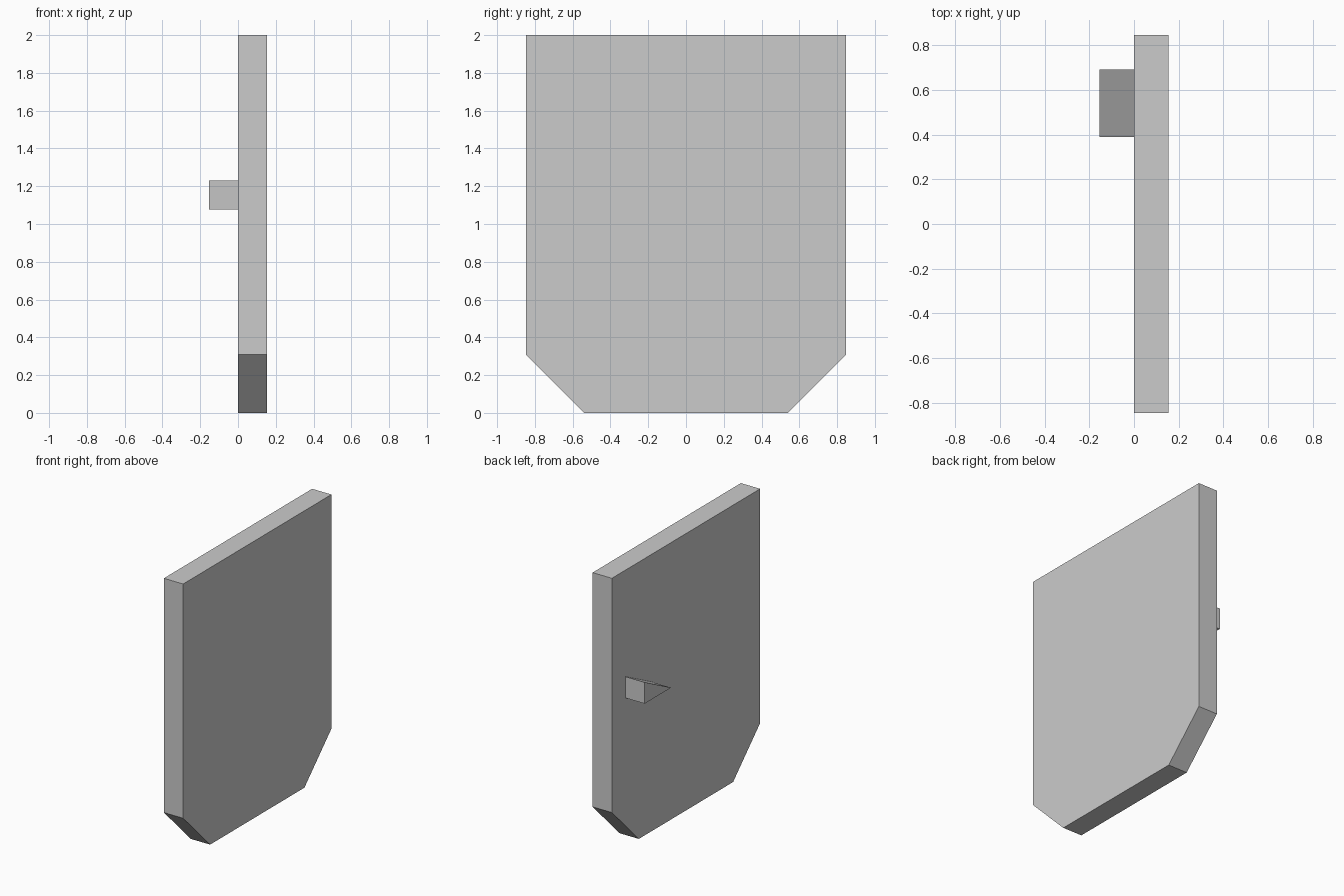
import bpy
import bmesh

cube = bpy.data.objects.get("Cube")
if cube:
    bpy.data.objects.remove(cube, do_unlink=True)

# Single light grey finish
grey = bpy.data.materials.new("light_grey")
grey.use_nodes = True
colour = (0.6, 0.6, 0.6, 1.0)
grey.diffuse_color = colour
grey.node_tree.nodes["Principled BSDF"].inputs["Base Color"].default_value = colour


def extrude_profile(name, profile, x_start, x_end):
    """Extrude a closed (y, z) outline along x into a solid."""
    bm = bmesh.new()
    face = bm.faces.new([bm.verts.new((x_start, y, z)) for y, z in profile])
    result = bmesh.ops.extrude_face_region(bm, geom=[face])
    moved = [g for g in result["geom"] if isinstance(g, bmesh.types.BMVert)]
    bmesh.ops.translate(bm, verts=moved, vec=(x_end - x_start, 0, 0))
    bmesh.ops.recalc_face_normals(bm, faces=bm.faces)
    mesh = bpy.data.meshes.new(name)
    bm.to_mesh(mesh)
    bm.free()
    mesh.materials.append(grey)
    obj = bpy.data.objects.new(name, mesh)
    bpy.context.collection.objects.link(obj)
    return obj


thickness = 0.154
half_width = 0.846
corner = 0.308

# Upright panel with its two lower corners cut off
half = [(half_width - corner, 0), (half_width, corner), (half_width, 2)]
outline = half + [(-y, z) for y, z in reversed(half)]
extrude_profile("panel", outline, 0, thickness)

# Wedge-shaped handle on the -x face
extrude_profile("wedge_handle", [(0.39, 1.077), (0.692, 1.077), (0.692, 1.231)],
                -thickness, 0)
